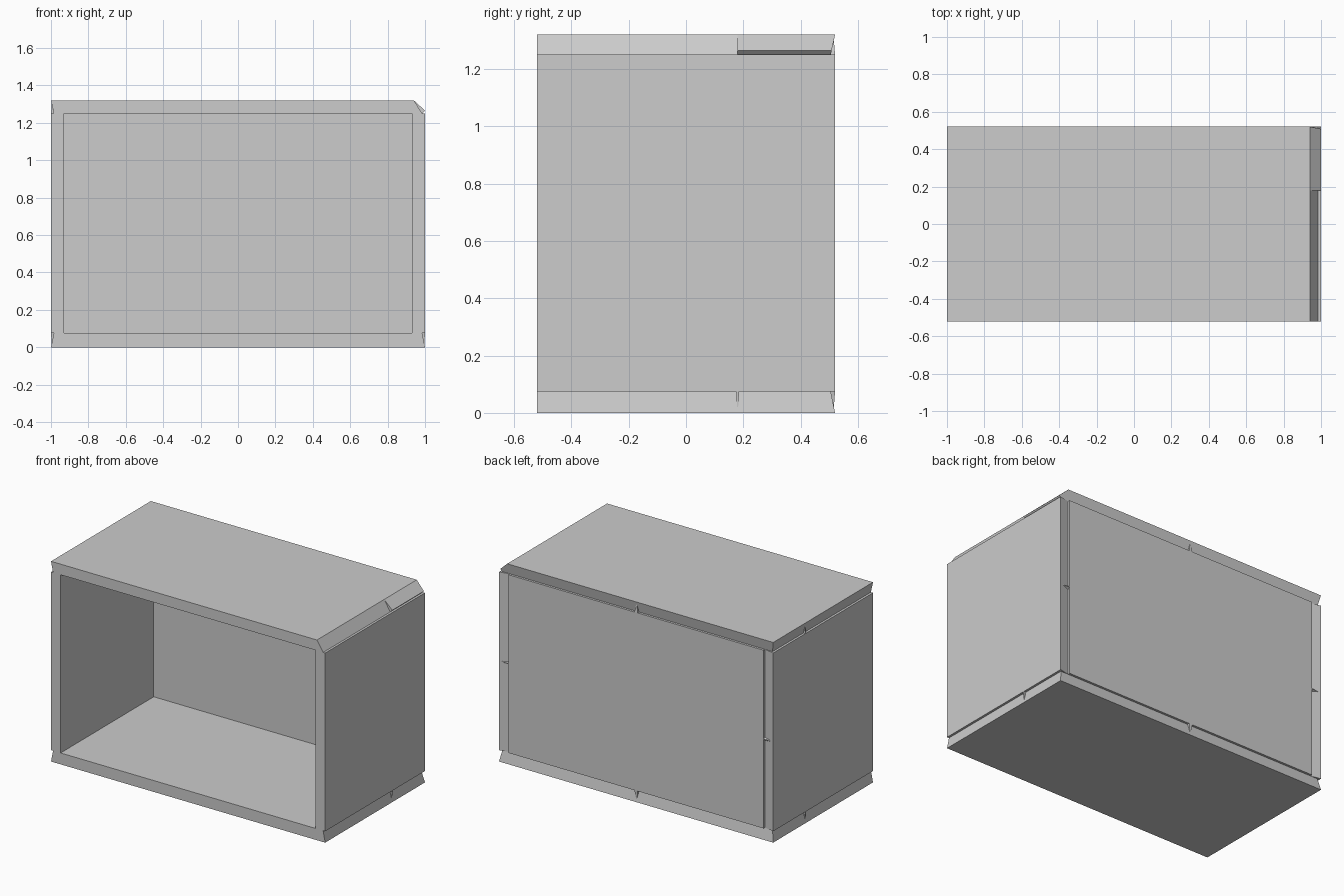
import bpy
import bmesh

cube = bpy.data.objects.get("Cube")
if cube:
    bpy.data.objects.remove(cube, do_unlink=True)

GREY = (0.604, 0.604, 0.604, 1.0)
grey = bpy.data.materials.new("plain grey")
grey.use_nodes = True
grey.diffuse_color = GREY
grey.node_tree.nodes["Principled BSDF"].inputs["Base Color"].default_value = GREY

W, D, H = 1.0, 0.52, 1.32      # half width, half depth, height
FLOOR, CEIL = 0.075, 1.25      # inner faces of the bottom and top panels
INNER = 0.93                   # inner face of the side panels
IN = 0.015                     # slant of the panel edges
MID = 0.18                     # depth of the side notches


def loft(name, ring_a, ring_b):
    """Closed solid between two matching rings of points."""
    bm = bmesh.new()
    a = [bm.verts.new(p) for p in ring_a]
    b = [bm.verts.new(p) for p in ring_b]
    bm.faces.new(a)
    bm.faces.new(b)
    for i in range(len(a)):
        j = (i + 1) % len(a)
        bm.faces.new((a[i], a[j], b[j], b[i]))
    bmesh.ops.recalc_face_normals(bm, faces=bm.faces)
    mesh = bpy.data.meshes.new(name)
    bm.to_mesh(mesh)
    bm.free()
    mesh.materials.append(grey)
    obj = bpy.data.objects.new(name, mesh)
    bpy.context.collection.objects.link(obj)
    return obj


def rect(x0, x1, y0, y1, z):
    return [(x0, y0, z), (x1, y0, z), (x1, y1, z), (x0, y1, z)]


# Bottom panel, edges slanting in towards the box
loft("bottom_panel", rect(-W, W, -D, D, 0),
     rect(-W + IN, W - IN, -D, D - IN, FLOOR))

# Top panel with a chamfered left edge, as a section run front to back
section = [(-W + IN, CEIL), (W - IN, CEIL), (W, CEIL + IN), (0.94, H), (-W, H)]


def back_y(z):
    return D - IN * (H - z) / (H - CEIL)


top = loft("top_panel", [(x, -D, z) for x, z in section],
           [(x, back_y(z), z) for x, z in section])

# Steeper chamfer on the front part of that edge
wedge = [(0.908, 1.37), (1.017, 1.2), (1.1, 1.2), (1.1, 1.37)]
cutter = loft("chamfer_cutter", [(x, -D - 0.1, z) for x, z in wedge],
              [(x, MID, z) for x, z in wedge])
cutter.hide_render = True
cut = top.modifiers.new("chamfer", "BOOLEAN")
cut.operation = "DIFFERENCE"
cut.solver = "EXACT"
cut.object = cutter
bpy.context.view_layer.objects.active = top
bpy.ops.object.modifier_apply(modifier=cut.name)
bpy.data.objects.remove(cutter, do_unlink=True)

# Back panel between the sides
loft("back_panel", rect(-INNER, INNER, 0.45, D, FLOOR),
     rect(-INNER, INNER, 0.45, D, CEIL))

# Side panels, back edges slanting in towards the back panel
for side, s in (("left", 1), ("right", -1)):
    plan = [(s * INNER, -D), (s * W, -D), (s * W, D), (s * INNER, D - IN)]
    loft(side + "_panel", [(x, y, FLOOR) for x, y in plan],
         [(x, y, CEIL) for x, y in plan])

    # Small wedge bridging the slant halfway up the back edge
    loft(side + "_back_wedge",
         [(s * INNER, D - IN, 0.65), (s * 0.98, D - 0.004, 0.66), (s * INNER, D, 0.66)],
         [(s * INNER, D - IN, 0.67), (s * 0.98, D - 0.004, 0.665), (s * INNER, D, 0.665)])

# Small wedges bridging the slanted edges of the bottom and top panels
for level, inner, outer in (("bottom", FLOOR, 0.02), ("top", CEIL, H - 0.02)):
    tip = IN * 0.27
    loft(level + "_back_wedge",
         [(-0.012, D - IN, inner), (-0.003, D - tip, outer), (-0.012, D, inner)],
         [(0.012, D - IN, inner), (0.003, D - tip, outer), (0.012, D, inner)])
    for s in (1, -1):
        if level == "top" and s == 1:
            continue
        loft(level + "_side_wedge",
             [(s * (W - IN), MID - 0.005, inner), (s * (W - tip), MID - 0.002, outer),
              (s * W, MID - 0.005, inner)],
             [(s * (W - IN), MID + 0.005, inner), (s * (W - tip), MID + 0.002, outer),
              (s * W, MID + 0.005, inner)])
